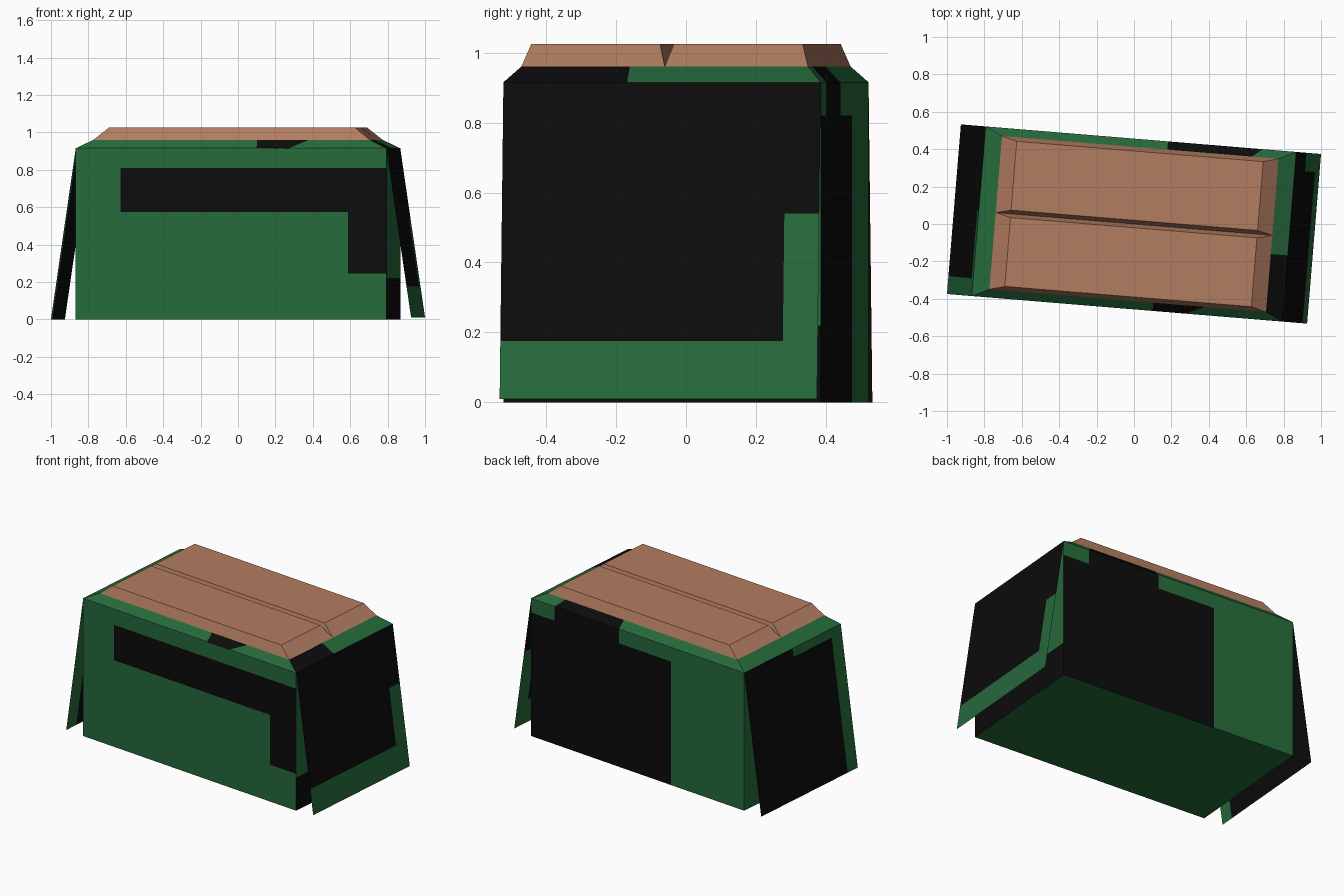
import bpy, bmesh, math
from mathutils import Matrix, Vector

if "Cube" in bpy.data.objects:
    bpy.data.objects.remove(bpy.data.objects["Cube"])

TURN = Matrix.Rotation(math.radians(-4.7), 4, 'Z')   # whole model is slightly turned
HU, HV = 0.833, 0.455        # box half length / half width
SU, SV = 0.742, 0.411        # cushion base half sizes
ZB, ZS, ZT = 0.915, 0.96, 1.025


def material(name, rgb):
    m = bpy.data.materials.new(name)
    m.diffuse_color = (*rgb, 1)
    m.use_nodes = True
    m.node_tree.nodes["Principled BSDF"].inputs["Base Color"].default_value = m.diffuse_color
    return m


GREEN = material("green fabric", (0.019, 0.145, 0.044))
BLACK = material("black patch", (0.0035, 0.0035, 0.0035))
TAN = material("tan cushion", (0.45, 0.205, 0.12))


def finish(bm, name, mats):
    bm.transform(TURN)
    me = bpy.data.meshes.new(name)
    bm.to_mesh(me)
    bm.free()
    for m in mats:
        me.materials.append(m)
    ob = bpy.data.objects.new(name, me)
    bpy.context.collection.objects.link(ob)
    return ob


SIDES = {"front": (0, -1), "back": (0, 1), "left": (-1, 0), "right": (1, 0)}


def panel(bm, side, cols, rows, offs, patches=()):
    """Wall split into cells; cells inside a patch (s0, s1, z0, z1) are black.
    A column may be a (bottom, top) pair so that it leans."""
    nx, ny = SIDES[side]
    cols = [c if isinstance(c, tuple) else (c, c) for c in cols]

    def point(c, z):
        t = (z - rows[0]) / (rows[-1] - rows[0])
        s = c[0] + (c[1] - c[0]) * t
        o = offs[0] + (offs[1] - offs[0]) * t
        return bm.verts.new((o * nx, s, z) if nx else (s, o * ny, z))

    for a, b in zip(cols, cols[1:]):
        for z0, z1 in zip(rows, rows[1:]):
            f = bm.faces.new([point(a, z0), point(b, z0), point(b, z1), point(a, z1)])
            f.normal_update()
            if f.normal.dot(Vector((nx, ny, 0))) < 0:
                f.normal_flip()
            s, z = (a[0] + b[0]) / 2, (z0 + z1) / 2
            f.material_index = int(any(p[0] < s < p[1] and p[2] < z < p[3] for p in patches))


# box body with camouflage patches
bm = bmesh.new()
panel(bm, "front", [-HU, -0.593, 0.627, HU], [0, 0.245, 0.575, 0.81, ZB], (HV, HV),
      [(-0.593, HU, 0.575, 0.81), (0.627, HU, 0.245, 0.575)])
panel(bm, "back", [-HU, -0.26, 0.145, 0.65, HU], [0, 0.82, ZB], (HV, HV),
      [(-0.26, HU, 0, 0.82), (0.145, 0.65, 0.82, ZB)])
panel(bm, "right", [-HV, HV], [0, 0.22, ZB], (HU, HU), [(-HV, HV, 0, 0.22)])
panel(bm, "left", [-HV, HV], [0, ZB], (HU, HU))
bm.faces.new([bm.verts.new((x, y, 0)) for x, y in
              ((-HU, -HV), (-HU, HV), (HU, HV), (HU, -HV))])
# sloped rim around the cushion
panel(bm, "front", [(-HU, -SU), 0.137, (0.31, 0.415), (HU, SU)], [ZB, ZS], (HV, SV),
      [(0.137, 0.31, ZB, ZS)])
panel(bm, "back", [(-HU, -SU), 0.145, (0.65, 0.6), (HU, SU)], [ZB, ZS], (HV, SV),
      [(0.145, 0.65, ZB, ZS)])
panel(bm, "right", [(-HV, -SV), -0.10, (HV, SV)], [ZB, ZS], (HU, SU),
      [(-HV, -0.10, ZB, ZS)])
panel(bm, "left", [(-HV, -SV), (HV, SV)], [ZB, ZS], (HU, SU))
bmesh.ops.remove_doubles(bm, verts=bm.verts, dist=0.0005)
finish(bm, "box_body", [GREEN, BLACK])

# hanging side flaps, hinged at the rim
bm = bmesh.new()
panel(bm, "right", [-HV, 0.355, HV], [0.01, 0.175, 0.54, ZB], (0.966, HU),
      [(-HV, 0.355, 0.175, 0.54), (-HV, HV, 0.54, ZB)])
bmesh.ops.remove_doubles(bm, verts=bm.verts, dist=0.0005)
finish(bm, "right_flap", [GREEN, BLACK])

bm = bmesh.new()
panel(bm, "left", [-HV, -0.36, 0.0, HV], [0, 0.86, ZB], (0.966, HU),
      [(-0.36, HV, 0, 0.86), (0, HV, 0.86, ZB)])
bmesh.ops.remove_doubles(bm, verts=bm.verts, dist=0.0005)
finish(bm, "left_flap", [GREEN, BLACK])

# two tapered cushions with a V groove between them
for name, sg in (("front_cushion", -1), ("back_cushion", 1)):
    bm = bmesh.new()
    bmesh.ops.create_cube(bm, size=2)
    for v in bm.verts:
        top, outer = v.co.z > 0, v.co.y * sg > 0
        v.co = (math.copysign(0.661 if top else SU, v.co.x),
                sg * ((0.389 if top else SV) if outer else (0.02 if top else 0.0)),
                ZT if top else ZS)
    bmesh.ops.recalc_face_normals(bm, faces=bm.faces)
    finish(bm, name, [TAN])
